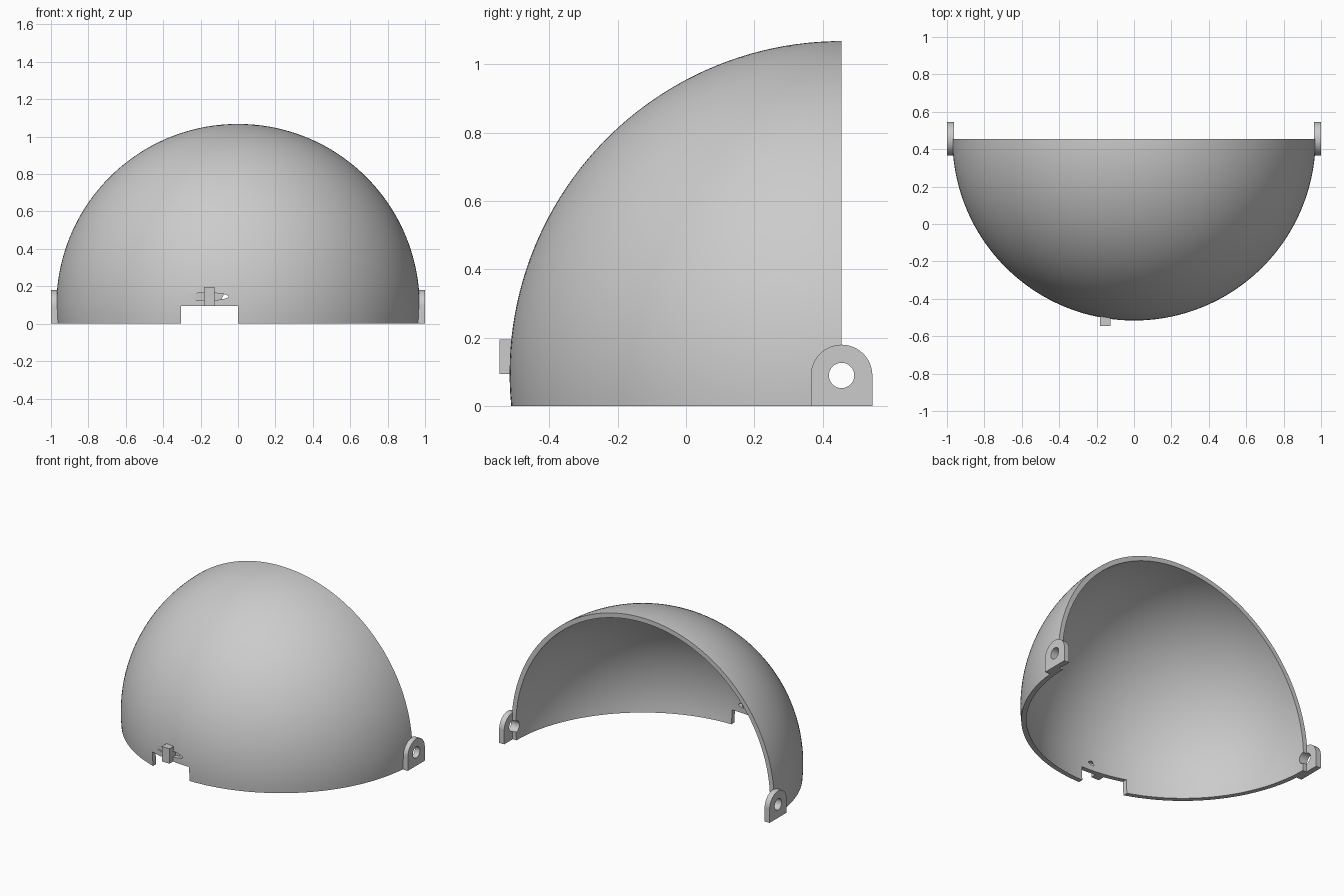
import bpy, bmesh, math
from mathutils import Matrix

if "Cube" in bpy.data.objects:
    bpy.data.objects.remove(bpy.data.objects["Cube"])

R_OUT, R_IN = 0.971, 0.94      # shell radii
CY, CZ = 0.455, 0.097          # sphere centre
HOLE_Z, LUG_R = 0.09, 0.09     # hinge pin height, lug radius

grey = bpy.data.materials.new("plain grey")
grey.diffuse_color = (0.6, 0.6, 0.6, 1)
grey.use_nodes = True
grey.node_tree.nodes["Principled BSDF"].inputs["Base Color"].default_value = grey.diffuse_color


def to_object(name, bm):
    bmesh.ops.remove_doubles(bm, verts=bm.verts, dist=1e-5)
    bmesh.ops.recalc_face_normals(bm, faces=bm.faces)
    mesh = bpy.data.meshes.new(name)
    bm.to_mesh(mesh)
    bm.free()
    mesh.materials.append(grey)
    ob = bpy.data.objects.new(name, mesh)
    bpy.context.collection.objects.link(ob)
    return ob


def box(name, lo, hi):
    bm = bmesh.new()
    size = [b - a for a, b in zip(lo, hi)]
    mid = [(a + b) / 2 for a, b in zip(lo, hi)]
    bmesh.ops.create_cube(bm, size=1, matrix=Matrix.Translation(mid) @ Matrix.Diagonal((*size, 1)))
    return to_object(name, bm)


def prism(name, points, offset):
    """Extrude a flat outline along the offset vector."""
    bm = bmesh.new()
    face = bm.faces.new([bm.verts.new(p) for p in points])
    new = bmesh.ops.extrude_face_region(bm, geom=[face], use_keep_orig=True)["geom"]
    bmesh.ops.translate(bm, verts=[v for v in new if isinstance(v, bmesh.types.BMVert)], vec=offset)
    return to_object(name, bm)


def cut(ob, cutter):
    mod = ob.modifiers.new("cut", 'BOOLEAN')
    mod.operation, mod.solver, mod.object = 'DIFFERENCE', 'EXACT', cutter
    bpy.context.view_layer.objects.active = ob
    bpy.ops.object.modifier_apply(modifier=mod.name)


def smooth(ob):
    bpy.ops.object.select_all(action='DESELECT')
    ob.select_set(True)
    bpy.context.view_layer.objects.active = ob
    bpy.ops.object.shade_smooth_by_angle(angle=math.radians(30))


# Quarter-sphere shell, flat at the bottom and open at the back
NU, NV = 95, 48
bm = bmesh.new()
grids = []
for r in (R_OUT, R_IN):
    low = math.asin(-CZ / r)
    grid = []
    for i in range(NU + 1):
        a = math.pi * (1 + i / NU)
        row = []
        for j in range(NV + 1):
            e = low + (math.pi / 2 - low) * j / NV
            row.append(bm.verts.new((r * math.cos(e) * math.cos(a),
                                     CY + r * math.cos(e) * math.sin(a),
                                     CZ + r * math.sin(e))))
        grid.append(row)
    for i in range(NU):
        for j in range(NV):
            bm.faces.new((grid[i][j], grid[i + 1][j], grid[i + 1][j + 1], grid[i][j + 1]))
    grids.append(grid)
outer, inner = grids
for i in range(NU):                                   # bottom edge
    bm.faces.new((outer[i][0], inner[i][0], inner[i + 1][0], outer[i + 1][0]))
for i in (0, NU):                                     # back rim
    for j in range(NV):
        bm.faces.new((outer[i][j], outer[i][j + 1], inner[i][j + 1], inner[i][j]))
shell = to_object("dome_shell", bm)

# Cutters: front notch, shallow lens-shaped slot, hinge pin hole
notch = box("notch_cutter", (-0.305, -0.8, -0.1), (0, -0.2, 0.095))
lens = [(-0.165 + 0.115 * math.cos(t), -0.7, 0.145 + 0.02 * math.sin(t))
        for t in (2 * math.pi * k / 32 for k in range(32))]
slot = prism("slot_cutter", lens, (0, 0.22, 0))
pin = prism("pin_cutter", [(-1.2, CY + 0.037 * math.cos(t), HOLE_Z + 0.037 * math.sin(t))
                           for t in (2 * math.pi * (k + 0.5) / 40 for k in range(40))], (2.4, 0, 0))
for cutter in (notch, slot, pin):
    cut(shell, cutter)
smooth(shell)

# Hinge lugs: rounded top, flat foot, pin hole
arc = [(CY + LUG_R * math.cos(math.pi * k / 32), HOLE_Z + LUG_R * math.sin(math.pi * k / 32))
       for k in range(33)]
outline = [(CY + LUG_R, 0)] + arc + [(CY - LUG_R, 0)]
for side, label in ((-1, "left"), (1, "right")):
    lug = prism("hinge_lug_" + label, [(side * 0.963, y, z) for y, z in outline], (side * 0.037, 0, 0))
    cut(lug, pin)
    smooth(lug)

# Latch tab above the notch
box("latch_tab", (-0.182, -0.545, 0.095), (-0.125, -0.483, 0.195))

for cutter in (notch, slot, pin):
    bpy.data.objects.remove(cutter)
